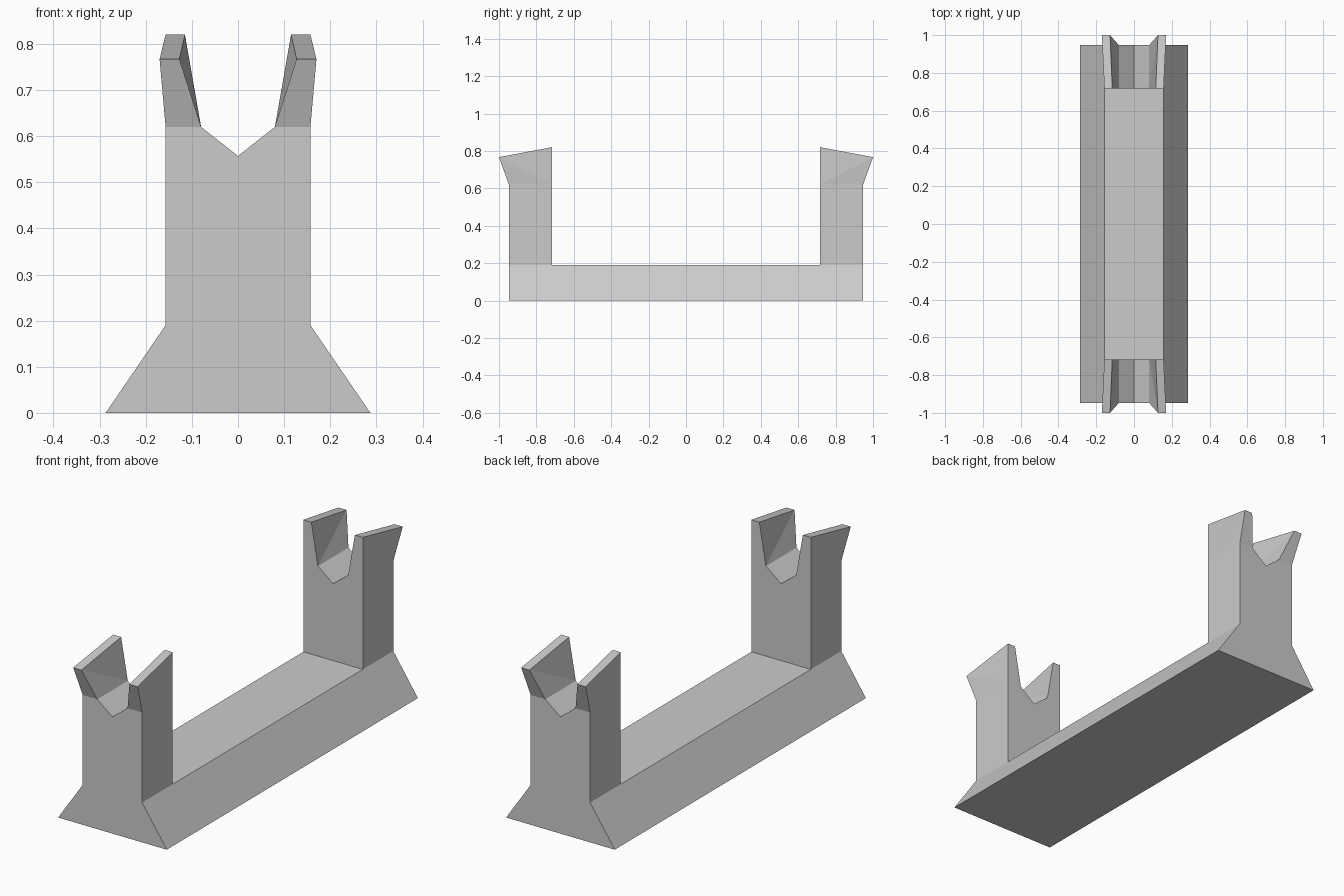
import bpy, bmesh

if "Cube" in bpy.data.objects:
    bpy.data.objects.remove(bpy.data.objects["Cube"])

END, INNER, TIP = 0.947, 0.717, 1.0   # y of outer post face, inner post face, prong tip
DECK = 0.19                           # height of base top


def make_object(name, build):
    bm = bmesh.new()
    build(bm)
    bmesh.ops.remove_doubles(bm, verts=bm.verts[:], dist=1e-4)
    bmesh.ops.recalc_face_normals(bm, faces=bm.faces[:])
    mesh = bpy.data.meshes.new(name)
    bm.to_mesh(mesh)
    bm.free()
    obj = bpy.data.objects.new(name, mesh)
    bpy.context.collection.objects.link(obj)
    return obj


def face(bm, *points):
    return bm.faces.new([bm.verts.new(p) for p in points])


# Base: trapezoid bar, its deck left open where the posts join it
def build_base(bm):
    profile = [(-0.287, 0), (0.287, 0), (0.157, DECK), (-0.157, DECK)]
    for i in (0, 1, 3):
        (xa, za), (xb, zb) = profile[i], profile[(i + 1) % 4]
        face(bm, (xa, -END, za), (xb, -END, zb), (xb, END, zb), (xa, END, za))
    for y in (-END, END):
        face(bm, *[(x, y, z) for x, z in profile])
    face(bm, (-0.157, -INNER, DECK), (0.157, -INNER, DECK),
         (0.157, INNER, DECK), (-0.157, INNER, DECK))


# Cradle post: notched block carrying two flared prongs
def build_post(bm, side):
    profile = [(0.157, DECK), (0.157, 0.62), (0.08, 0.62), (0, 0.557),
               (-0.08, 0.62), (-0.157, 0.62), (-0.157, DECK)]
    outer = [(x, side * END, z) for x, z in profile]
    inner = [(x, side * INNER, z) for x, z in profile]
    face(bm, *outer)
    face(bm, *inner)
    for i in (0, 2, 3, 5):            # post sides and V notch
        face(bm, outer[i], outer[i + 1], inner[i + 1], inner[i])
    for a, b, s in ((1, 2, 1), (5, 4, -1)):
        # a is the outside edge of the prong, b the edge facing the notch
        tip_a, tip_b = (s * 0.17, side * TIP, 0.767), (s * 0.127, side * TIP, 0.767)
        top_a, top_b = (s * 0.157, side * INNER, 0.82), (s * 0.115, side * INNER, 0.82)
        face(bm, outer[a], outer[b], tip_b, tip_a)
        face(bm, inner[a], inner[b], top_b, top_a)
        face(bm, tip_a, tip_b, top_b, top_a)
        for i, tip, top in ((a, tip_a, top_a), (b, tip_b, top_b)):
            face(bm, outer[i], inner[i], tip)
            face(bm, inner[i], top, tip)


make_object("base", build_base)
for name, side in (("front_post", -1), ("back_post", 1)):
    make_object(name, lambda bm, s=side: build_post(bm, s))
